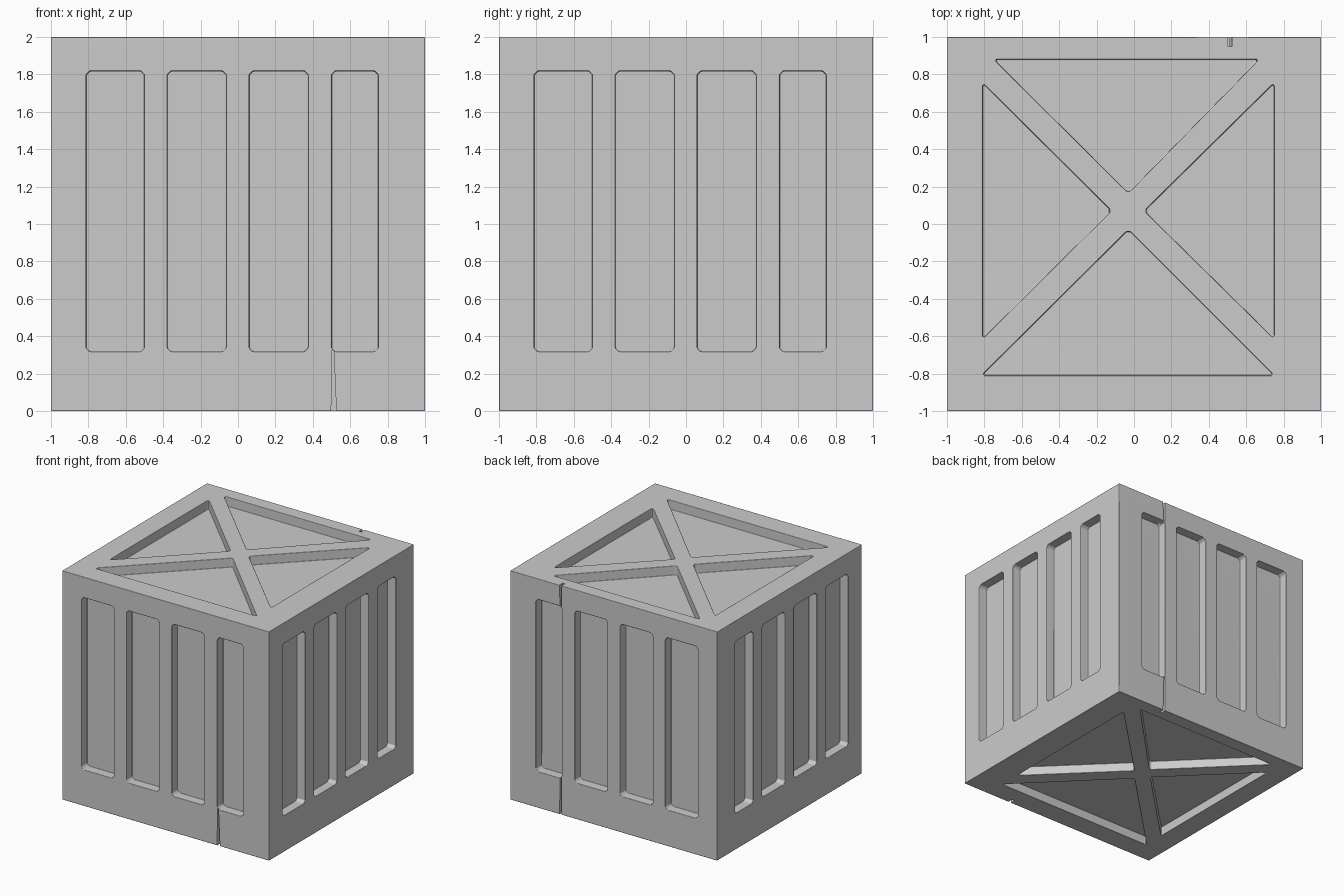
import bpy, bmesh, math
from mathutils import Vector

if "Cube" in bpy.data.objects:
    bpy.data.objects.remove(bpy.data.objects["Cube"])

DEPTH = 0.08      # recess depth of every panel
OVER = 0.1        # how far cutters stick out of the crate

grey = bpy.data.materials.new("plain_grey")
grey.diffuse_color = (0.6, 0.6, 0.6, 1)
grey.use_nodes = True
grey.node_tree.nodes["Principled BSDF"].inputs["Base Color"].default_value = grey.diffuse_color


def chamfer(points, c=0.02):
    """Clip each corner of a 2D outline."""
    out = []
    n = len(points)
    for i in range(n):
        p = Vector(points[i])
        for q in (points[i - 1], points[(i + 1) % n]):
            out.append(p + (Vector(q) - p).normalized() * c)
    return out


def prism(bm, outline, place, near, far):
    """Extrude a 2D outline between two depths; place maps (u, v, w) to 3D."""
    a = [bm.verts.new(place(p[0], p[1], near)) for p in outline]
    b = [bm.verts.new(place(p[0], p[1], far)) for p in outline]
    n = len(a)
    faces = [bm.faces.new(a), bm.faces.new(b[::-1])]
    for i in range(n):
        j = (i + 1) % n
        faces.append(bm.faces.new((a[j], a[i], b[i], b[j])))


def to_object(bm, name):
    bmesh.ops.recalc_face_normals(bm, faces=bm.faces)
    mesh = bpy.data.meshes.new(name)
    bm.to_mesh(mesh)
    bm.free()
    obj = bpy.data.objects.new(name, mesh)
    obj.data.materials.append(grey)
    bpy.context.collection.objects.link(obj)
    return obj


def apply(obj, kind, **settings):
    mod = obj.modifiers.new(kind.lower(), kind)
    for key, value in settings.items():
        setattr(mod, key, value)
    bpy.context.view_layer.objects.active = obj
    bpy.ops.object.modifier_apply(modifier=mod.name)


def carve(obj, cutter):
    cutter.hide_render = True
    apply(obj, 'BOOLEAN', operation='DIFFERENCE', solver='EXACT', object=cutter)
    bpy.data.objects.remove(cutter)


# Solid crate block
bm = bmesh.new()
bmesh.ops.create_cube(bm, size=2)
bmesh.ops.translate(bm, verts=bm.verts, vec=(0, 0, 1))
crate = to_object(bm, "crate")

# Slatted panels on the four sides, w measured along the outward axis
sides = [lambda u, v, w: (u, -w, v), lambda u, v, w: (u, w, v),
         lambda u, v, w: (-w, u, v), lambda u, v, w: (w, u, v)]
slots = [(-0.812, -0.5), (-0.378, -0.063), (0.06, 0.375), (0.5, 0.75)]
bm = bmesh.new()
for side in sides:
    for u0, u1 in slots:
        outline = chamfer([(u0, 0.317), (u1, 0.317), (u1, 1.818), (u0, 1.818)])
        prism(bm, outline, side, 1 - DEPTH, 1 + OVER)

# Triangular recesses that leave crossed braces on lid and base
triangles = [[(-0.75, 0.88), (0.67, 0.88), (-0.03, 0.165)],
             [(0.75, 0.755), (0.75, -0.615), (0.055, 0.07)],
             [(-0.815, -0.81), (0.75, -0.81), (-0.03, -0.03)],
             [(-0.81, 0.755), (-0.81, -0.615), (-0.12, 0.07)]]
for z_near, z_far in ((2 - DEPTH, 2 + OVER), (DEPTH, -OVER)):
    for tri in triangles:
        prism(bm, chamfer(tri, 0.015), lambda u, v, w: (u, v, w), z_near, z_far)
carve(crate, to_object(bm, "panel_cutter"))

# Softened edges
apply(crate, 'BEVEL', width=0.01, segments=2, limit_method='ANGLE',
      angle_limit=math.radians(30))

# Thin splits in the front and back rails
bm = bmesh.new()
prism(bm, [(0.497, -0.1), (0.53, -0.1), (0.512, 0.325), (0.502, 0.325)],
      sides[0], 0.95, 1 + OVER)
prism(bm, [(0.503, -0.1), (0.525, -0.1), (0.515, 0.325), (0.503, 0.325)],
      sides[1], 0.95, 1 + OVER)
prism(bm, [(0.503, 1.81), (0.515, 1.81), (0.53, 2.1), (0.503, 2.1)],
      sides[1], 0.95, 1 + OVER)
carve(crate, to_object(bm, "split_cutter"))

# Smooth shading with crisp corners
bpy.ops.object.select_all(action='DESELECT')
crate.select_set(True)
bpy.context.view_layer.objects.active = crate
bpy.ops.object.shade_smooth_by_angle(angle=math.radians(50))
apply(crate, 'WEIGHTED_NORMAL', keep_sharp=True)
